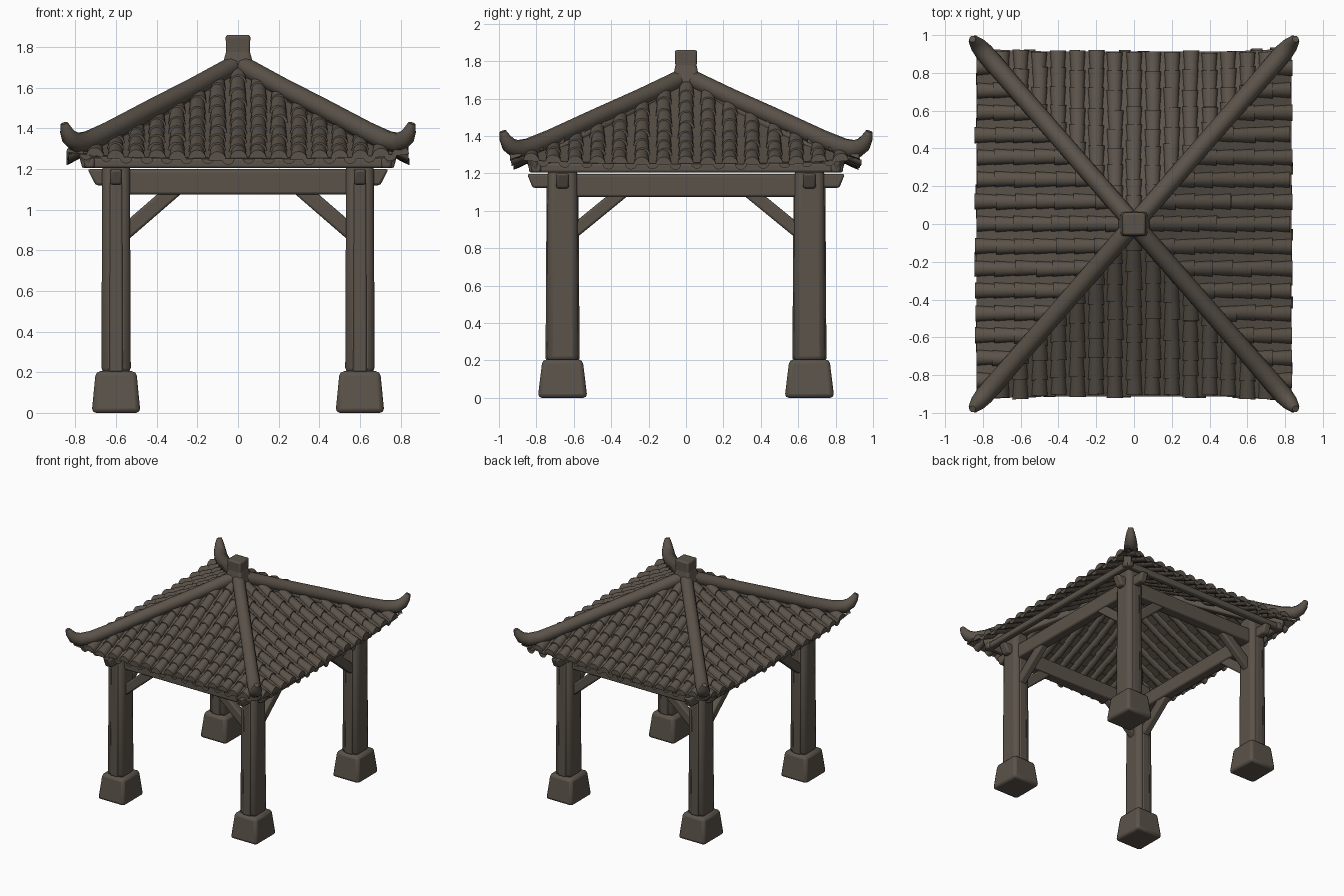
import bpy, bmesh, math, random
from mathutils import Vector

random.seed(4)
if "Cube" in bpy.data.objects:
    bpy.data.objects.remove(bpy.data.objects["Cube"])

wood = bpy.data.materials.new("weathered brown")
wood.use_nodes = True
COLOUR = (0.105, 0.086, 0.068, 1)
wood.diffuse_color = COLOUR
wood.node_tree.nodes["Principled BSDF"].inputs["Base Color"].default_value = COLOUR

POST_X, POST_Y = 0.6, 0.66
EAVE_X, EAVE_Y = 0.835, 0.912
CORNERS = [(sx, sy) for sx in (-1, 1) for sy in (-1, 1)]


def finish(name, bm, bevel=0.0, angle=40):
    mesh = bpy.data.meshes.new(name)
    bm.to_mesh(mesh)
    bm.free()
    ob = bpy.data.objects.new(name, mesh)
    bpy.context.collection.objects.link(ob)
    mesh.materials.append(wood)
    if bevel:
        mod = ob.modifiers.new("worn edges", "BEVEL")
        mod.width, mod.segments = bevel, 2
    bpy.ops.object.select_all(action="DESELECT")
    ob.select_set(True)
    bpy.context.view_layer.objects.active = ob
    bpy.ops.object.shade_smooth_by_angle(angle=math.radians(angle))
    return ob


def block(name, centre, bottom, top, z0, z1, bevel):
    """Upright tapered block; bottom and top are (width, depth)."""
    bm = bmesh.new()
    bmesh.ops.create_cube(bm, size=1)
    for v in bm.verts:
        size, z = (top, z1) if v.co.z > 0 else (bottom, z0)
        v.co = (centre[0] + v.co.x * size[0], centre[1] + v.co.y * size[1], z)
    return finish(name, bm, bevel)


def beam(name, a, b, width, height, bevel=0.012, undercut=0.0):
    """Timber from a to b; undercut shortens its lower edge."""
    a, b = Vector(a), Vector(b)
    along = (b - a).normalized()
    side = along.cross(Vector((0, 0, 1))).normalized()
    up = side.cross(along)
    bm = bmesh.new()
    bmesh.ops.create_cube(bm, size=1)
    for v in bm.verts:
        c = v.co.copy()
        end = b if c.x > 0 else a
        cut = -math.copysign(undercut, c.x) if c.z < 0 else 0
        v.co = end + along * cut + side * c.y * width + up * c.z * height
    return finish(name, bm, bevel)


# Posts on stone feet, with a raised strip on the outer faces
for sx, sy in CORNERS:
    p = (sx * POST_X, sy * POST_Y)
    block("post_foot", p, (0.24, 0.265), (0.2, 0.215), 0, 0.205, 0.022)
    block("post", p, (0.145, 0.17), (0.135, 0.155), 0.19, 1.31, 0.032)
    block("post_strip", p, (0.07, 0.182), (0.06, 0.17), 0.2, 1.2, 0.01)

# Ring beams, projecting tie beams and eave purlins
for s in (-1, 1):
    beam("cross_beam", (-0.6, s * POST_Y, 1.135), (0.6, s * POST_Y, 1.135), 0.09, 0.12)
    beam("side_beam", (s * POST_X, -0.66, 1.135), (s * POST_X, 0.66, 1.135), 0.08, 0.12)
    beam("cross_tie", (-0.74, s * POST_Y, 1.16), (0.74, s * POST_Y, 1.16), 0.07, 0.08, undercut=0.04)
    beam("side_tie", (s * POST_X, -0.85, 1.16), (s * POST_X, 0.85, 1.16), 0.06, 0.075, undercut=0.03)
    beam("front_purlin", (-0.77, s * 0.8, 1.23), (0.77, s * 0.8, 1.23), 0.05, 0.05)
    beam("side_purlin", (s * 0.73, -0.84, 1.23), (s * 0.73, 0.84, 1.23), 0.05, 0.05)

# Corner braces and hip rafters
for sx, sy in CORNERS:
    x, y = sx * POST_X, sy * POST_Y
    beam("cross_brace", (x, y, 0.85), (sx * 0.3, y, 1.11), 0.06, 0.075)
    beam("side_brace", (x, y, 0.84), (x, sy * 0.33, 1.11), 0.06, 0.07)
    beam("hip_rafter", (sx * 0.76, sy * 0.83, 1.245), (0, 0, 1.66), 0.06, 0.07)


# Roof: four slightly concave slopes
def slope_point(side, t, a):
    """t runs from peak (0) to eave (1); a is the distance along the eave."""
    deep, wide = (EAVE_Y, EAVE_X) if side % 2 == 0 else (EAVE_X, EAVE_Y)
    corner = (a / wide) ** 4 * t
    z = 1.71 - 0.56 * t + 0.1 * t * t + 0.03 * corner
    out = -deep * t - (0.02 if side % 2 == 0 else 0.0) * corner
    return Vector([(a, out, z), (-out, a, z), (-a, -out, z), (out, -a, z)][side])


def tile_row(bm, side, a, t0, radius, flip):
    """Overlapping half-round tiles running down one slope; flip -1 hangs below."""
    deep = EAVE_Y if side % 2 == 0 else EAVE_X
    count = max(1, round((1 - t0) * deep / 0.1))
    step = (1 - t0) / count
    for i in range(count):
        wobble = random.uniform(-0.003, 0.003)
        end = t0 + (i + 1) * step + random.uniform(-0.012, 0.012)
        rings = []
        for t, r in ((t0 + i * step - 0.01, radius * 0.84), (end, radius * 1.05)):
            ring = []
            for k in range(9):
                q = math.pi * k / 8
                p = slope_point(side, t, a + wobble + r * math.cos(q))
                p.z += flip * (r * math.sin(q) - 0.004)
                ring.append(bm.verts.new(p))
            rings.append(ring)
        upper, lower = rings
        for k in range(8):
            bm.faces.new((upper[k], upper[k + 1], lower[k + 1], lower[k]))
        if i == count - 1 or flip > 0:
            bm.faces.new(lower)


for side, label in enumerate(("front", "left", "back", "right")):
    wide, pitch = (EAVE_X, 0.1) if side % 2 == 0 else (EAVE_Y, 0.118)

    # Bed under the tiles
    bm = bmesh.new()
    rows = []
    for j in range(13):
        t = 0.02 + 0.98 * j / 12
        rows.append([bm.verts.new(slope_point(side, t, wide * t * (k / 8 - 1))) for k in range(17)])
    for r0, r1 in zip(rows, rows[1:]):
        for k in range(16):
            bm.faces.new((r0[k], r1[k], r1[k + 1], r0[k + 1]))
    finish(label + "_roof_slope", bm)

    # Raised tile rows with hanging rows between them
    bm = bmesh.new()
    for i in range(-8, 9):
        for a, radius, flip in ((i * pitch, 0.041, 1), ((i + 0.5) * pitch, 0.03, -1)):
            if abs(a) < wide * 0.965:
                tile_row(bm, side, a, max(abs(a) / wide, 0.06), radius, flip)
    bmesh.ops.recalc_face_normals(bm, faces=bm.faces)
    finish(label + "_roof_tiles", bm)

# Hip ridges with upturned horn tips: (share of corner, height, radius)
HIP = [(0.0, 1.72, 0.048), (0.25, 1.605, 0.048), (0.5, 1.497, 0.048), (0.75, 1.385, 0.049),
       (0.87, 1.337, 0.051), (0.94, 1.33, 0.05), (0.98, 1.355, 0.042),
       (1.0, 1.39, 0.032), (1.012, 1.425, 0.018)]
for sx, sy in CORNERS:
    curve = bpy.data.curves.new("hip_path", "CURVE")
    curve.dimensions = "3D"
    curve.bevel_depth = 1.0
    curve.bevel_resolution = 3
    curve.use_fill_caps = True
    spline = curve.splines.new("POLY")
    spline.points.add(len(HIP) - 1)
    for point, (f, z, r) in zip(spline.points, HIP):
        point.co = (sx * 0.845 * f, sy * 0.968 * f, z, 1)
        point.radius = r
    helper = bpy.data.objects.new("hip_helper", curve)
    bpy.context.collection.objects.link(helper)
    bm = bmesh.new()
    bm.from_mesh(helper.evaluated_get(bpy.context.evaluated_depsgraph_get()).to_mesh())
    bpy.data.objects.remove(helper)
    finish("hip_ridge", bm, angle=60)

# Peak cap: flared collar and square head
block("peak_collar", (0, 0), (0.17, 0.15), (0.11, 0.11), 1.68, 1.79, 0.015)
block("peak_cap", (0, 0), (0.11, 0.105), (0.122, 0.12), 1.64, 1.86, 0.012)
